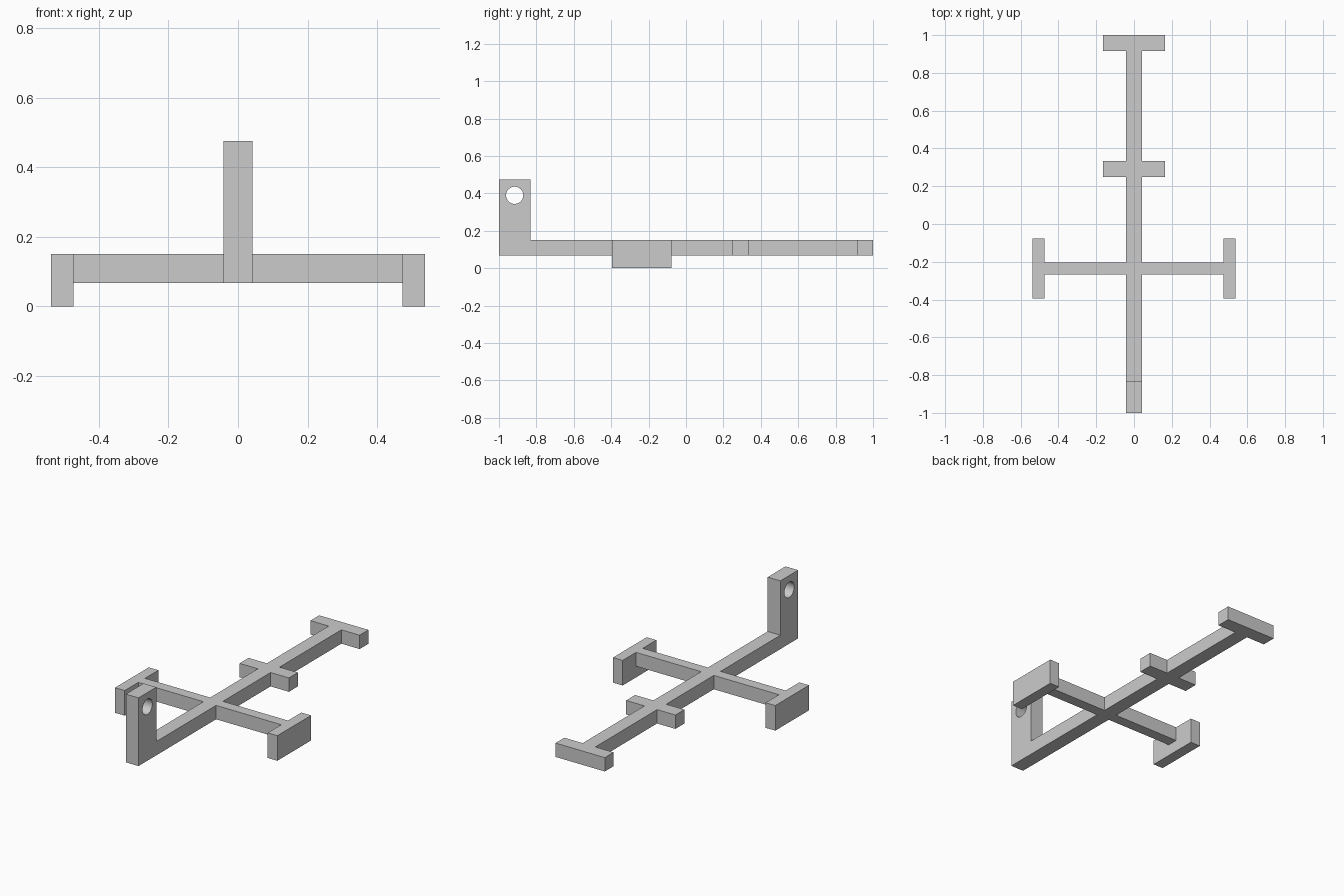
import bpy, bmesh, math
from mathutils import Matrix

if "Cube" in bpy.data.objects:
    bpy.data.objects.remove(bpy.data.objects["Cube"])

grey = bpy.data.materials.new("plain_grey")
grey.diffuse_color = (0.6, 0.6, 0.6, 1)
grey.use_nodes = True
grey.node_tree.nodes["Principled BSDF"].inputs["Base Color"].default_value = grey.diffuse_color


def prism(name, outline, axis, lo, hi):
    """Extrude a closed outline along z (x, y points) or x (y, z points)."""
    bm = bmesh.new()
    to_3d = (lambda p: (p[0], p[1], lo)) if axis == 'z' else (lambda p: (lo, p[0], p[1]))
    face = bm.faces.new([bm.verts.new(to_3d(p)) for p in outline])
    out = bmesh.ops.extrude_face_region(bm, geom=[face])
    move = (0, 0, hi - lo) if axis == 'z' else (hi - lo, 0, 0)
    bmesh.ops.translate(bm, vec=move,
                        verts=[v for v in out['geom'] if isinstance(v, bmesh.types.BMVert)])
    bmesh.ops.recalc_face_normals(bm, faces=bm.faces[:])
    mesh = bpy.data.meshes.new(name)
    bm.to_mesh(mesh)
    bm.free()
    mesh.materials.append(grey)
    obj = bpy.data.objects.new(name, mesh)
    bpy.context.collection.objects.link(obj)
    return obj


def combine(target, tool, operation):
    """Boolean the tool into the target and remove the tool."""
    mod = target.modifiers.new(operation, 'BOOLEAN')
    mod.operation, mod.solver, mod.object = operation, 'EXACT', tool
    bpy.context.view_layer.objects.active = target
    bpy.ops.object.modifier_apply(modifier=mod.name)
    bpy.data.objects.remove(tool)


S, BAR, ARM = 0.042, 0.163, 0.473      # half widths: spine, cross bars, arms
FOOT = 0.537
Z0, Z1 = 0.067, 0.15                   # underside and top of the frame

# Flat frame: spine, two arms with end plates, middle bar and back bar
half = [(S, -1), (S, -0.267), (ARM, -0.267), (ARM, -0.395), (FOOT, -0.395),
        (FOOT, -0.077), (ARM, -0.077), (ARM, -0.203), (S, -0.203),
        (S, 0.248), (BAR, 0.248), (BAR, 0.333), (S, 0.333),
        (S, 0.917), (BAR, 0.917), (BAR, 1)]
frame = prism("frame", half + [(-x, y) for x, y in reversed(half)], 'z', Z0, Z1)

# Feet below the end plates
for side in (-1, 1):
    foot = prism("foot", [(side * ARM, -0.395), (side * FOOT, -0.395),
                          (side * FOOT, -0.077), (side * ARM, -0.077)], 'z', 0, Z1)
    combine(frame, foot, 'UNION')

# Upright at the front end
upright = prism("upright", [(-1, Z0), (-0.832, Z0), (-0.832, 0.475), (-1, 0.475)], 'x', -S, S)
combine(frame, upright, 'UNION')

# Round hole through the upright
ring = [(-0.916 + 0.046 * math.cos(a), 0.39 + 0.046 * math.sin(a))
        for a in (i * math.tau / 48 for i in range(48))]
combine(frame, prism("hole_cutter", ring, 'x', -0.2, 0.2), 'DIFFERENCE')

# Smooth the hole wall only
bpy.ops.object.select_all(action='DESELECT')
frame.select_set(True)
bpy.context.view_layer.objects.active = frame
bpy.ops.object.shade_smooth_by_angle(angle=math.radians(30))
